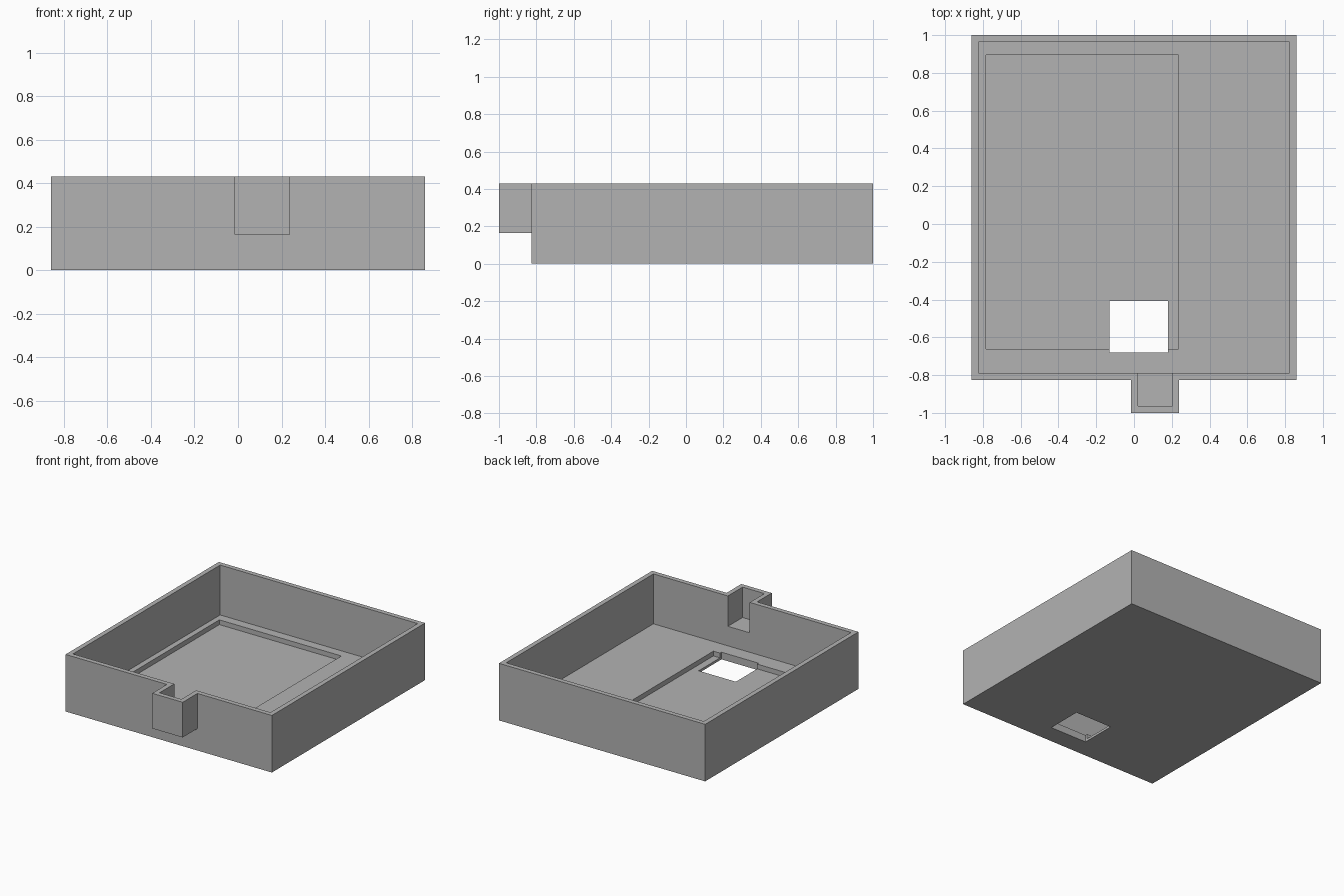
import bpy
import bmesh

# Remove the default object
if "Cube" in bpy.data.objects:
    bpy.data.objects.remove(bpy.data.objects["Cube"], do_unlink=True)

# Shared dimensions
WALL = 0.036
HEIGHT = 0.43
FLOOR = 0.054
POCKET_FLOOR = 0.018
SPOUT_BASE = 0.165
ABOVE = HEIGHT + 0.1

grey = bpy.data.materials.new("plain grey")
grey.use_nodes = True
colour = (0.45, 0.45, 0.45, 1)
grey.diffuse_color = colour
grey.node_tree.nodes["Principled BSDF"].inputs["Base Color"].default_value = colour


def block(name, x, y, z):
    """Box spanning the given (low, high) ranges."""
    bm = bmesh.new()
    bmesh.ops.create_cube(bm, size=1)
    for v in bm.verts:
        v.co = [r[0] if c < 0 else r[1] for r, c in zip((x, y, z), v.co)]
    mesh = bpy.data.meshes.new(name)
    bm.to_mesh(mesh)
    bm.free()
    mesh.materials.append(grey)
    obj = bpy.data.objects.new(name, mesh)
    bpy.context.collection.objects.link(obj)
    return obj


def combine(target, tool, operation):
    """Apply a boolean and discard the helper block."""
    tool.hide_render = True
    mod = target.modifiers.new(tool.name, "BOOLEAN")
    mod.operation = operation
    mod.solver = "EXACT"
    mod.object = tool
    bpy.context.view_layer.objects.active = target
    bpy.ops.object.modifier_apply(modifier=mod.name)
    bpy.data.objects.remove(tool, do_unlink=True)


# Outer tray with the small channel housing on the front
tray = block("open_tray", (-0.86, 0.86), (-0.825, 1), (0, HEIGHT))
combine(tray, block("channel_housing", (-0.015, 0.239), (-1, -0.81),
                    (SPOUT_BASE, HEIGHT)), "UNION")

# Main cavity, channel, shallow floor pocket and through opening
cuts = {
    "main_cavity": ((-0.86 + WALL, 0.86 - WALL), (-0.825 + WALL, 1 - WALL),
                    (FLOOR, ABOVE)),
    "channel": ((-0.015 + WALL, 0.239 - WALL), (-1 + WALL, -0.7),
                (SPOUT_BASE + WALL, ABOVE)),
    "floor_pocket": ((-0.783, 0.235), (-0.662, 0.896), (POCKET_FLOOR, 0.2)),
    "floor_opening": ((-0.13, 0.18), (-0.68, -0.408), (-0.1, 0.2)),
}
for name, spans in cuts.items():
    combine(tray, block(name, *spans), "DIFFERENCE")
